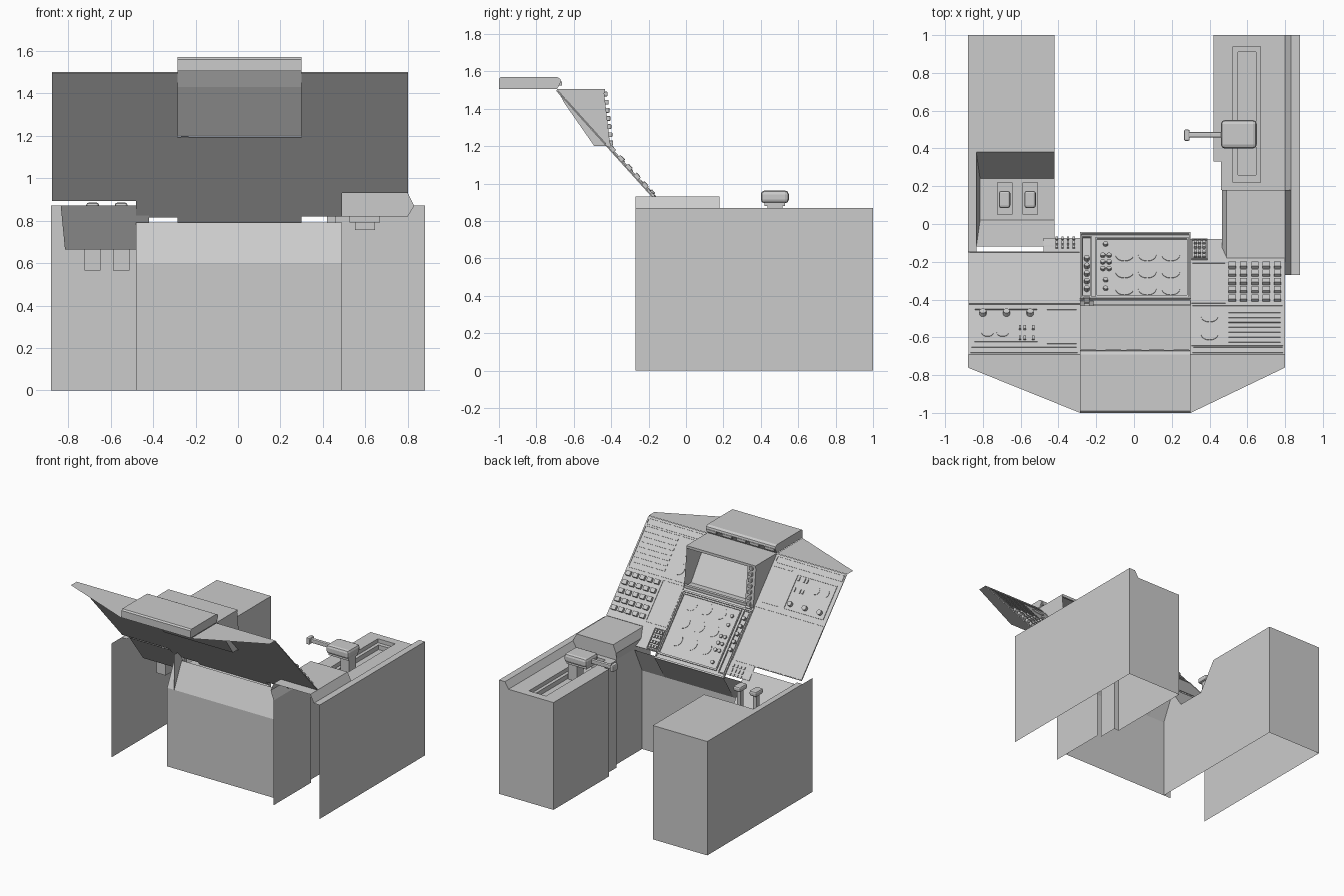
import bpy, bmesh
from math import sin, cos, tau, hypot
from mathutils import Vector

# --- helpers -------------------------------------------------------------
L = hypot(.64, .71)
NORMAL = Vector((0, .71 / L, .64 / L))      # sloped dashboard normal

def mesh(name, verts, faces):
    me = bpy.data.meshes.new(name)
    me.from_pydata([tuple(v) for v in verts], [], faces)
    bm = bmesh.new(); bm.from_mesh(me)
    bmesh.ops.remove_doubles(bm, verts=bm.verts, dist=.0005)
    bmesh.ops.recalc_face_normals(bm, faces=bm.faces)
    bm.to_mesh(me); bm.free()
    ob = bpy.data.objects.new(name, me)
    bpy.context.collection.objects.link(ob)
    return ob

def polys(name, loops):
    v, f = [], []
    for lp in loops:
        f.append(list(range(len(v), len(v) + len(lp))))
        v += lp
    return mesh(name, v, f)

def strip(prof, a, b, axis):
    """Sheet swept from a to b: profile is (y,z) for axis x, (x,z) for axis y."""
    pt = (lambda p, t: (t, *p)) if axis == 'x' else (lambda p, t: (p[0], t, p[1]))
    return [[pt(p, a), pt(q, a), pt(q, b), pt(p, b)] for p, q in zip(prof, prof[1:])]

def wells(rings):
    """Nested rectangles (x0,x1,y0,y1,z) bridged together, last one filled."""
    c = [[(a, p, z), (b, p, z), (b, q, z), (a, q, z)] for a, b, p, q, z in rings]
    out = [[r[i], r[(i + 1) % 4], s[(i + 1) % 4], s[i]] for r, s in zip(c, c[1:]) for i in range(4)]
    return out + [c[-1]]

def on_dash(x, y, h=0):
    return Vector((x, y, .79 - (y + .05) * .71 / .64)) + NORMAL * h

def rect(x0, x1, y0, y1):
    return [(x0, y0), (x1, y0), (x1, y1), (x0, y1)]

def disc(x, y, r, n=20):
    return [(x + r * cos(i * tau / n), y + r * .67 * sin(i * tau / n)) for i in range(n)]

def frame(x0, x1, y0, y1, w=.008):
    return [rect(x0, x1, y0, y0 + w), rect(x0, x1, y1 - w, y1),
            rect(x0, x0 + w, y0 + w, y1 - w), rect(x1 - w, x1, y0 + w, y1 - w)]

def raised(name, outlines, h, h0=0):
    """Prisms standing on the sloped dashboard, outlines given in plan view."""
    v, f = [], []
    for o in outlines:
        k, n = len(v), len(o)
        v += [on_dash(x, y, h0) for x, y in o] + [on_dash(x, y, h) for x, y in o]
        f += [[k + i, k + (i + 1) % n, k + n + (i + 1) % n, k + n + i] for i in range(n)]
        f += [list(range(k + n, k + 2 * n)), list(range(k, k + n))]
    return mesh(name, v, f)

def box(name, x0, x1, y0, y1, z0, z1, bevel=0):
    ob = mesh(name, [(x, y, z) for x in (x0, x1) for y in (y0, y1) for z in (z0, z1)],
              [(0, 1, 3, 2), (4, 5, 7, 6), (0, 1, 5, 4), (2, 3, 7, 6), (0, 2, 6, 4), (1, 3, 7, 5)])
    if bevel:
        m = ob.modifiers.new('bevel', 'BEVEL'); m.width = bevel; m.segments = 2
    return ob

# --- left console with lever recess --------------------------------------
cut = [(.38, .87), (.24, .665), (.02, .665), (-.12, .87)]
inner = [(-.17, 0), (1, 0), (1, .87)] + cut + [(-.17, .87)]
polys('left_console',
      [[(-.42, y, z) for y, z in inner],
       [(-.88, -.27, 0), (-.88, 1, 0), (-.88, 1, .87), (-.88, -.27, .87)],
       [(-.88, 1, 0), (-.42, 1, 0), (-.42, 1, .87), (-.88, 1, .87)],
       [(-.88, .38, .87), (-.42, .38, .87), (-.42, 1, .87), (-.88, 1, .87)],
       [(-.88, -.15, .87), (-.835, -.15, .87), (-.835, .38, .87), (-.88, .38, .87)]])
walls = [[(-.835, .38, .87), (-.42, .38, .87), (-.42, .24, .665), (-.815, .24, .665)],
         [(-.835, .38, .87), (-.815, .24, .665), (-.815, .02, .665), (-.835, -.12, .87)],
         [(-.815, .02, .665), (-.42, .02, .665), (-.48, -.12, .87), (-.835, -.12, .87)],
         [(-.42, .02, .665), (-.42, -.12, .87), (-.48, -.12, .87)]]
for a, b, c in ((-.815, -.615, -.685), (-.615, -.42, -.55)):
    walls += wells([(a, b, .02, .24, .665), (c - .038, c + .038, .05, .22, .665),
                    (c - .038, c + .038, .05, .22, .565)])
polys('lever_recess', walls)
for i, x in enumerate((-.685, -.55)):
    box(f'lever_stem_{i}', x - .015, x + .015, .115, .15, .57, .86)
    box(f'lever_cap_{i}', x - .03, x + .03, .085, .175, .845, .885, .012)

# --- right console with throttle slot ------------------------------------
rim = [(.80, .82), (.83, .87), (.88, .87), (.88, 0)]
back = [(.42, 0), (.42, .82)] + rim
arm = [(.49, 0), (.49, .80), (.465, .87), (.49, .93), (.80, .93), (.83, .87), (.88, .87), (.88, 0)]
polys('right_console',
      strip(rim, .18, 1, 'y') + strip(back[:2] + [(.46, .82)], .33, 1, 'y')
      + strip([(.46, 0), (.46, .82)], .18, .33, 'y')
      + [[(x, 1, z) for x, z in back],
         [(.42, .33, 0), (.46, .33, 0), (.46, .33, .82), (.42, .33, .82)]]
      + wells([(.46, .80, .18, 1, .82), (.525, .67, .22, .94, .82), (.525, .67, .22, .94, .79),
               (.55, .645, .26, .91, .79), (.55, .645, .26, .91, .755)]))
polys('right_armrest', strip(arm, -.27, .18, 'y')
      + [[(x, .18, z) for x, z in ((.46, .82), (.465, .87), (.49, .93), (.80, .93), (.83, .87), (.80, .82))]])

# throttle lever
box('throttle_stem', .56, .635, .435, .515, .757, .90)
box('throttle_head', .46, .65, .40, .55, .895, .963, .02)
box('throttle_neck', .47, .64, .42, .53, .88, .90)
box('throttle_grip', .28, .47, .458, .486, .91, .94, .006)
box('throttle_knob', .265, .295, .44, .50, .90, .95, .008)

# --- knee panel between the consoles -------------------------------------
polys('knee_panel', strip([(-.08, .79), (-.17, .60), (-.17, 0)], -.48, .49, 'x'))
polys('knee_fascia', strip([(-.05, .79), (-.17, .60)], -.285, .30, 'x'))

# --- sloped dashboard sheets ---------------------------------------------
sheets = {'left_lower': (-.875, -.285, -.425, -.145), 'left_upper': (-.875, -.285, -.645, -.425),
          'left_header': (-.875, -.285, -.69, -.645), 'left_foot': (-.48, -.285, -.145, -.075),
          'center': (-.285, .30, -.415, -.05), 'right_lower': (.30, .49, -.425, -.08),
          'right_keys': (.49, .80, -.425, -.18), 'right_upper': (.30, .80, -.645, -.425),
          'right_header': (.30, .80, -.69, -.645)}
for n, r in sheets.items():
    raised('dash_' + n, [rect(*r)], 0, -.006)
seams = []
for r in ((-.875, -.285, -.425, -.148), (-.865, -.30, -.683, -.65), (.305, .485, -.42, -.205),
          (.305, .79, -.645, -.43), (.31, .79, -.683, -.65)):
    seams += frame(*r, .004)
raised('panel_seams', seams, .004)

# center instrument panel: frames, gauges, knobs
raised('instrument_frame', frame(-.285, .30, -.40, -.05) + frame(-.205, .288, -.39, -.075)
       + frame(-.275, -.225, -.39, -.07, .005), .010)
gauges = [disc(x, y, .048) for x in (-.05, .07, .195) for y in (-.165, -.255, -.345)]
gauges += [disc(.4, -.49, .045), disc(.4, -.585, .045), disc(-.775, -.575, .032), disc(-.695, -.575, .032)]
raised('gauges', gauges, .003)
raised('side_buttons', [disc(x, y, .013, 10) for x in (-.165, -.132) for y in (-.17, -.205, -.24)]
       + [disc(-.15, y, .013, 10) for y in (-.11, -.30, -.345)], .014)
raised('strip_knobs', [disc(-.25, y, .014, 10) for y in (-.19, -.23, -.27, -.31, -.35)]
       + [rect(-.268, -.232, -.43, -.40)], .022)

# left panels
raised('radio_frame', frame(-.845, -.51, -.625, -.45, .004), .005)
raised('radio_knobs', [disc(x, -.478, .018, 12) for x in (-.80, -.675, -.55)], .025)
raised('radio_switches', [rect(x, x + .012, y, y + .02) for x in (-.61, -.585, -.54)
                          for y in (-.56, -.615)], .008)
raised('left_slots', [rect(-.46, -.305, y, y + .005) for y in (-.455, -.635)], .004)
raised('foot_buttons', [rect(x, x + .012, y, y + .014) for x in (-.415, -.385, -.355, -.325)
                        for y in (-.13, -.108, -.086)], .008)

# right panels
raised('key_buttons', [rect(x - .019, x + .019, y - .011, y + .011)
                       for x in (.52, .58, .64, .70, .76)
                       for y in (-.225, -.268, -.312, -.355, -.40)], .020)
raised('annunciator_rows', [rect(.50, .775, y - .006, y + .006)
                            for y in [-.465 - i * .026 for i in range(7)]], .004)
raised('keypad_frame', frame(.305, .39, -.19, -.083, .005), .010)
raised('keypad_buttons', [rect(x - .008, x + .008, y - .007, y + .007)
                          for x in (.325, .348, .371) for y in (-.10, -.122, -.15, -.172)], .012)

# --- display hood --------------------------------------------------------
side = [(-.69, 1.505), (-.44, 1.505), (-.405, 1.2), (-.49, 1.2), (-.65, 1.43)]
hood = [[(x, y, z) for y, z in side] for x in (-.285, -.215, .30)]
hood += strip(side + side[:1], -.285, .30, 'x')
del hood[4]                                   # leave the viewing side open
hood += strip(side[1:3], -.285, -.215, 'x')   # bezel column
polys('display_hood', hood)
box('hood_lip', -.285, .30, -.445, -.432, 1.485, 1.505)
box('hood_sill', -.285, .30, -.425, -.402, 1.195, 1.215)
for i in range(7):
    t = (i + .4) / 7
    y, z = -.405 - .035 * t, 1.2 + .305 * t
    box(f'display_knob_{i}', -.265, -.235, y - .005, y + .018, z - .013, z + .013, .005)

# --- top cover -----------------------------------------------------------
polys('top_wings', [[(-.88, -.69, 1.502), (-.88, -.76, 1.502), (-.285, -1, 1.502), (-.285, -.69, 1.502)],
                    [(.80, -.69, 1.502), (.80, -.76, 1.502), (.30, -1, 1.502), (.30, -.69, 1.502)]])
cap = [(-1, 1.505), (-1, 1.56), (-.99, 1.57), (-.69, 1.57), (-.672, 1.56), (-.668, 1.545), (-.69, 1.505)]
polys('center_cowl', strip(cap + cap[:1], -.285, .30, 'x')
      + [[(x, y, z) for y, z in cap] for x in (-.285, .30)])
for i, x in enumerate((-.24, -.11, .0, .12, .25)):
    box(f'warning_light_{i}', x - .04, x + .04, -.685, -.664, 1.525, 1.545)
